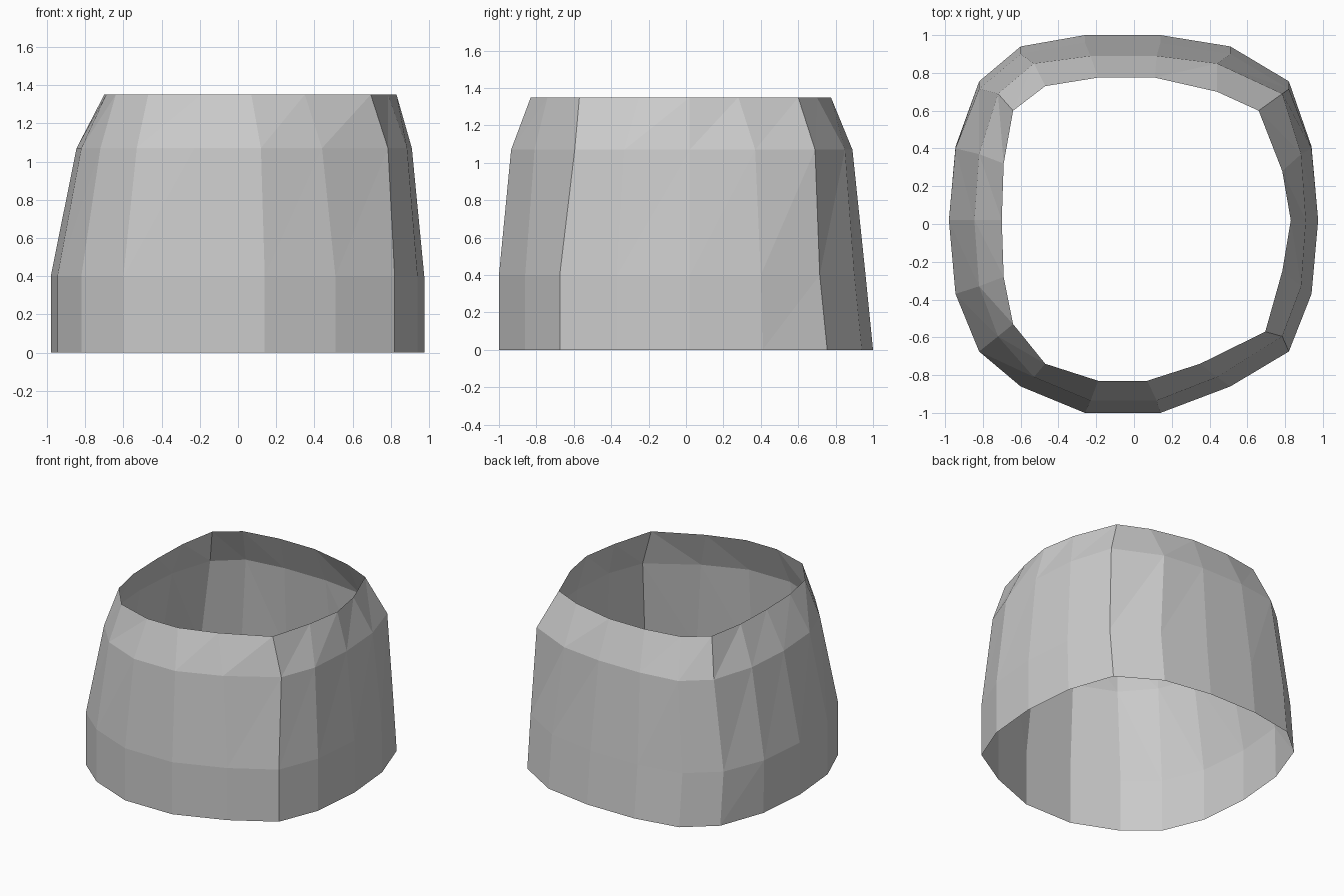
import bpy
import bmesh

cube = bpy.data.objects.get("Cube")
if cube:
    bpy.data.objects.remove(cube, do_unlink=True)


def mirrored(half):
    """Repeat a front-to-side list of values back towards the rear."""
    return half + half[-2::-1]


def make_ring(bm, height, right_x, left_x, right_y, left_y=None):
    """Add one cross-section, running up the model's left side and back down the other."""
    left_y = left_y or right_y
    points = list(zip(right_x, right_y)) + list(zip(left_x, left_y))[::-1]
    return [bm.verts.new((x, y, height)) for x, y in points]


def make_material(name, colour):
    material = bpy.data.materials.new(name)
    material.use_nodes = True
    material.diffuse_color = colour
    material.node_tree.nodes["Principled BSDF"].inputs["Base Color"].default_value = colour
    return material


# Outline half-widths, each listed from the front centre to the side
base_pos = mirrored([0.14, 0.51, 0.82, 0.94, 0.975])
base_neg = mirrored([-0.26, -0.6, -0.82, -0.945, -0.98])
shoulder_pos = mirrored([0.12, 0.44, 0.785, 0.885, 0.91])
shoulder_neg = mirrored([-0.23, -0.53, -0.72, -0.82, -0.845])
rim_pos = [0.07, 0.35, 0.695, 0.785, 0.83, 0.785, 0.66, 0.44, 0.11]
rim_neg = mirrored([-0.19, -0.47, -0.64, -0.69, -0.7])

# Depths, each listed from front to back
base_depth = [-1, -0.86, -0.675, -0.37, 0.02, 0.41, 0.755, 0.94, 1]
waist_depth = base_depth[:5] + [0.4, 0.715, 0.9, 0.96]
shoulder_depth = [-0.935, -0.81, -0.595, -0.33, 0.02, 0.37, 0.69, 0.85, 0.89]
rim_depth = [-0.83, -0.74, -0.57, -0.25, 0.02, 0.28, 0.6, 0.7, 0.775]
rim_depth_neg = [-0.83, -0.74, -0.53, -0.28, 0.02, 0.32, 0.6, 0.73, 0.775]

# Open, tapering sleeve: four rings joined by bands of flat faces
bm = bmesh.new()
rings = [
    make_ring(bm, 0, base_pos, base_neg, base_depth),
    make_ring(bm, 0.4, base_pos, base_neg, waist_depth),
    make_ring(bm, 1.07, shoulder_pos, shoulder_neg, shoulder_depth),
    make_ring(bm, 1.35, rim_pos, rim_neg, rim_depth, rim_depth_neg),
]
for lower, upper in zip(rings, rings[1:]):
    for i in range(len(lower)):
        j = (i + 1) % len(lower)
        # Both bands fold along the same rising diagonal
        bm.faces.new((lower[i], lower[j], upper[j]))
        bm.faces.new((lower[i], upper[j], upper[i]))

mesh = bpy.data.meshes.new("sleeve_shell")
bm.to_mesh(mesh)
bm.free()
mesh.materials.append(make_material("plain_grey", (0.6, 0.6, 0.6, 1)))
shell = bpy.data.objects.new("sleeve_shell", mesh)
bpy.context.collection.objects.link(shell)
